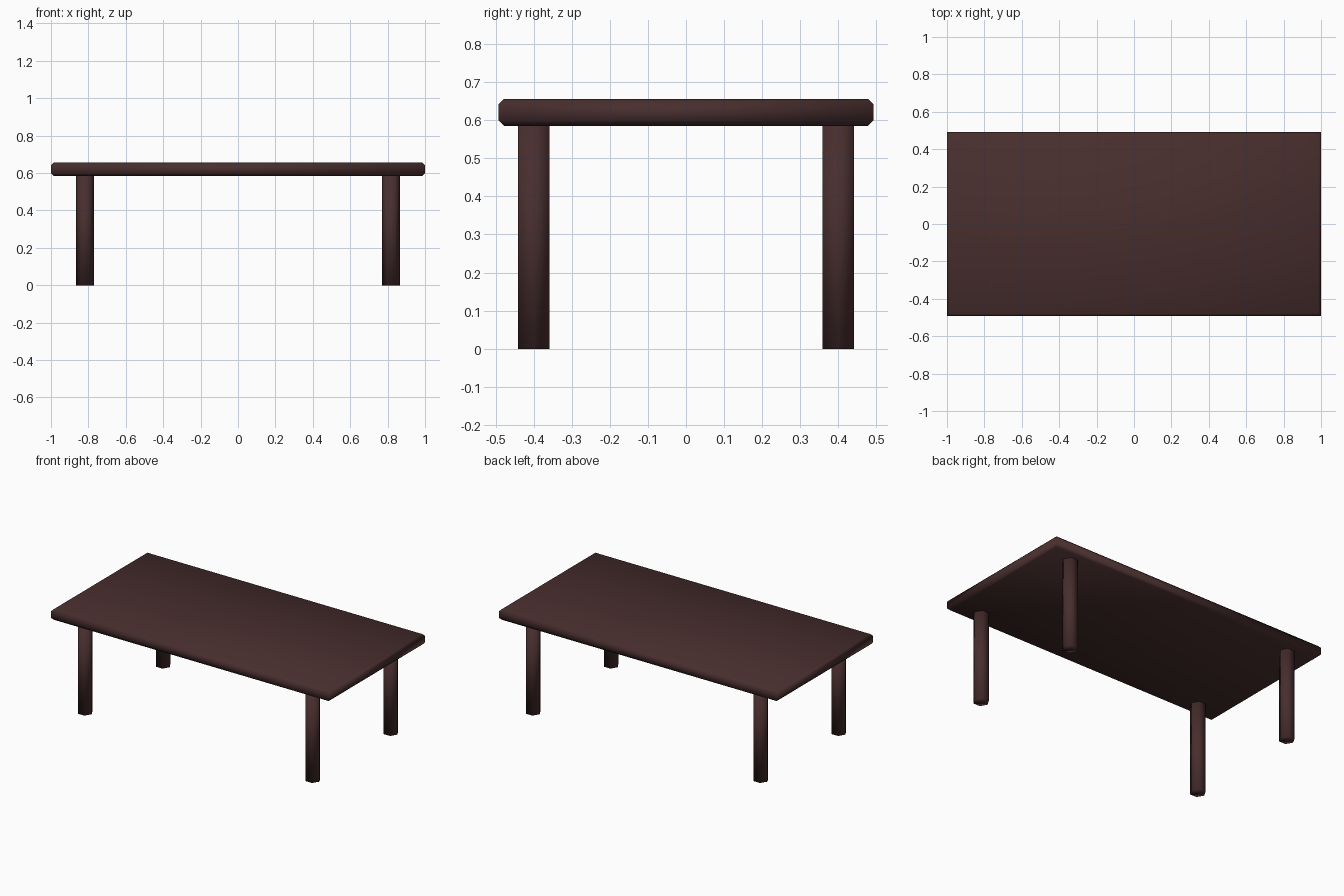
import bpy, bmesh, math

if "Cube" in bpy.data.objects:
    bpy.data.objects.remove(bpy.data.objects["Cube"])

wood = bpy.data.materials.new("dark_brown_wood")
wood.diffuse_color = (0.065, 0.027, 0.027, 1)
wood.use_nodes = True
wood.node_tree.nodes["Principled BSDF"].inputs["Base Color"].default_value = wood.diffuse_color


def loft(name, rings):
    """Skin a stack of equal-length rings, cap both ends, shade smooth."""
    bm = bmesh.new()
    loops = [[bm.verts.new(p) for p in ring] for ring in rings]
    n = len(loops[0])
    for low, high in zip(loops, loops[1:]):
        for i in range(n):
            j = (i + 1) % n
            bm.faces.new((low[i], low[j], high[j], high[i]))
    bm.faces.new(loops[0][::-1])
    bm.faces.new(loops[-1])
    for face in bm.faces:
        face.smooth = True
    mesh = bpy.data.meshes.new(name)
    bm.to_mesh(mesh)
    bm.free()
    mesh.materials.append(wood)
    obj = bpy.data.objects.new(name, mesh)
    bpy.context.collection.objects.link(obj)
    return obj


def rectangle(hx, hy, z):
    return [(-hx, -hy, z), (hx, -hy, z), (hx, hy, z), (-hx, hy, z)]


def hexagon(cx, cy, r, z):
    return [(cx + r * math.cos(k * math.pi / 3),
             cy + r * math.sin(k * math.pi / 3), z) for k in range(6)]


# Table top: slab with chamfered upper and lower rims, square corners
HX, HY, C = 1.0, 0.492, 0.014
Z0, Z1 = 0.585, 0.656
loft("table_top", [
    rectangle(HX - C, HY - C, Z0),
    rectangle(HX, HY, Z0 + C),
    rectangle(HX, HY, Z1 - C),
    rectangle(HX - C, HY - C, Z1),
])

# Four six-sided legs
for side, x in (("left", -0.818), ("right", 0.818)):
    for end, y in (("front", -0.4), ("back", 0.4)):
        loft(f"{end}_{side}_leg", [hexagon(x, y, 0.0475, 0.0),
                                   hexagon(x, y, 0.0475, Z0 + 0.002)])
